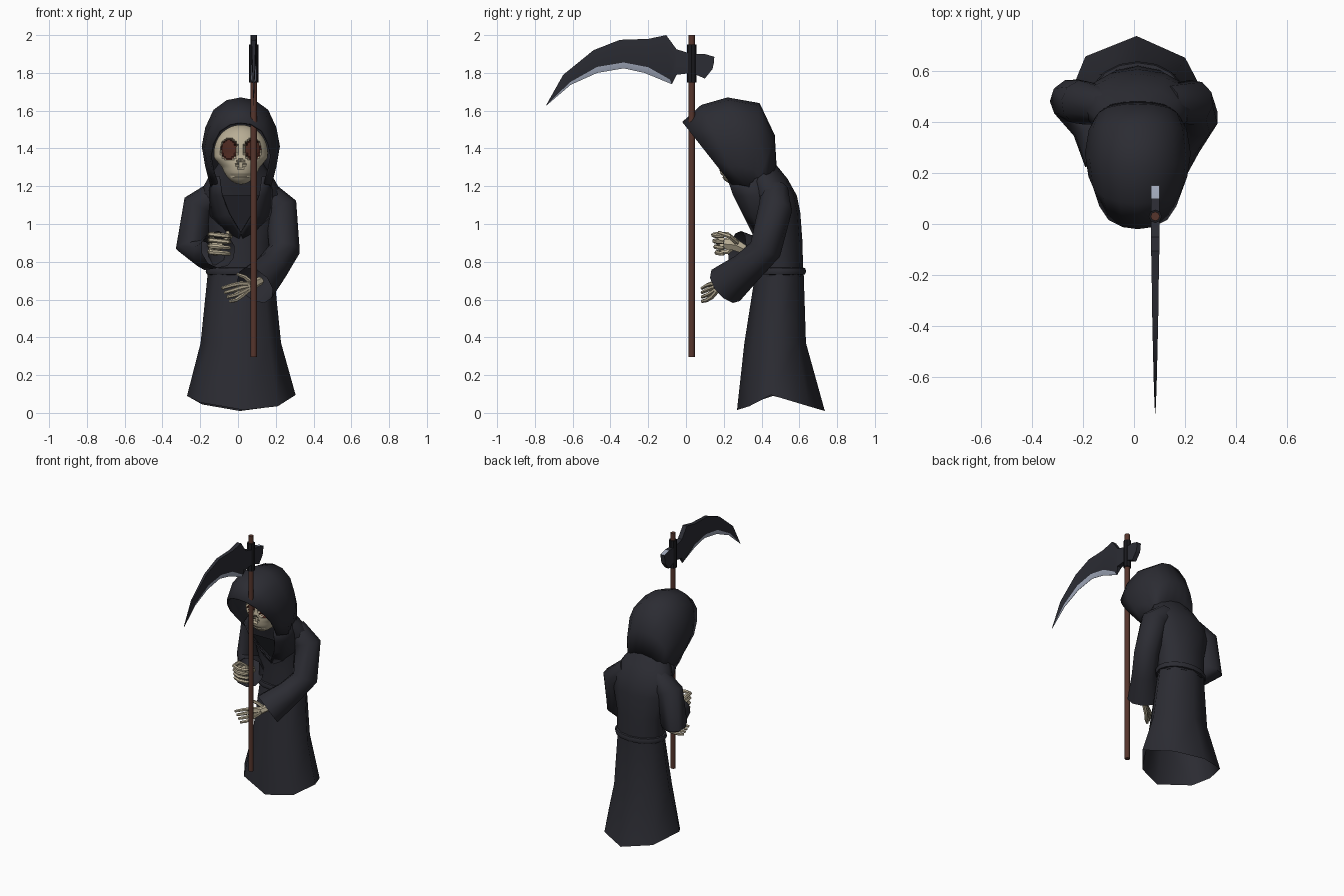
import bpy, bmesh, math
from mathutils import Vector

CX = 0.015


def mat(name, rgb):
    m = bpy.data.materials.new(name)
    m.diffuse_color = (*rgb, 1)
    return m


ROBE = mat("charcoal_cloth", (0.0245, 0.0248, 0.0325))
BONE = mat("old_bone", (0.48, 0.42, 0.30))
SOCKET = mat("socket_red", (0.075, 0.022, 0.015))
WOOD = mat("brown_wood", (0.092, 0.035, 0.025))
IRON = mat("dark_iron", (0.0245, 0.0255, 0.034))
STEEL = mat("bright_steel", (0.36, 0.40, 0.50))
BLACK = mat("black_iron", (0.010, 0.010, 0.013))


def finish(name, bm, mats, angle=50):
    bmesh.ops.remove_doubles(bm, verts=bm.verts[:], dist=1e-5)
    bmesh.ops.recalc_face_normals(bm, faces=bm.faces[:])
    for f in bm.faces:
        f.smooth = True
    me = bpy.data.meshes.new(name)
    bm.to_mesh(me)
    bm.free()
    me.set_sharp_from_angle(angle=math.radians(angle))
    for m in mats:
        me.materials.append(m)
    ob = bpy.data.objects.new(name, me)
    bpy.context.collection.objects.link(ob)
    return ob


def skin(bm, rows, closed=True, caps=(False, False)):
    """Join rows of points into a surface."""
    vs = [[bm.verts.new(p) for p in r] for r in rows]
    n = len(rows[0])
    for a, b in zip(vs, vs[1:]):
        for i in range(n if closed else n - 1):
            j = (i + 1) % n
            bm.faces.new((a[i], a[j], b[j], b[i]))
    for use, r in zip(caps, (vs[0], vs[-1])):
        if use:
            bm.faces.new(r)


def ring(cy, z, rx, ry, n=12):
    return [(CX + rx * math.sin(2 * math.pi * i / n),
             cy - ry * math.cos(2 * math.pi * i / n), z) for i in range(n)]


def tube(bm, path, n=8, caps=(True, True)):
    """Round tube through (x, y, z, radius) points."""
    pts = [Vector(p[:3]) for p in path]
    rows = []
    for i, p in enumerate(pts):
        t = (pts[min(i + 1, len(pts) - 1)] - pts[max(i - 1, 0)]).normalized()
        ref = Vector((1, 0, 0)) if abs(t.x) < 0.8 else Vector((0, 0, 1))
        if i:
            ref = u
        u = (ref - t * ref.dot(t)).normalized()
        w = t.cross(u)
        rows.append([p + path[i][3] * (u * math.cos(2 * math.pi * k / n)
                                       + w * math.sin(2 * math.pi * k / n)) for k in range(n)])
    skin(bm, rows, True, caps)


# skirt with an uneven hem
hem = [(0.03, 0.27, 0.015), (0.21, 0.335, 0.035), (0.305, 0.45, 0.095), (0.20, 0.65, 0.035),
       (0.01, 0.735, 0.01), (-0.19, 0.655, 0.045), (-0.27, 0.46, 0.09), (-0.20, 0.355, 0.055)]
bm = bmesh.new()
skin(bm, [hem, ring(0.472, 0.37, 0.213, 0.163, 8), ring(0.495, 0.74, 0.175, 0.128, 8)])
finish("skirt", bm, [ROBE], 70)

# upper robe, leaning forward to the neck
bm = bmesh.new()
skin(bm, [ring(*r) for r in ((0.495, 0.72, 0.17, 0.125), (0.495, 0.90, 0.172, 0.122),
                             (0.485, 1.06, 0.215, 0.120), (0.465, 1.15, 0.225, 0.122),
                             (0.425, 1.24, 0.175, 0.112), (0.385, 1.31, 0.125, 0.095),
                             (0.36, 1.36, 0.10, 0.08))], caps=(True, True))
finish("upper_robe", bm, [ROBE], 80)

# belt
bm = bmesh.new()
loops = []
for dr, dz in ((-0.01, -0.02), (0.008, -0.017), (0.014, 0), (0.008, 0.017), (-0.01, 0.02)):
    loops.append(ring(0.495, 0.75 + dz, 0.172 + dr, 0.127 + dr, 16))
skin(bm, loops)
finish("belt", bm, [ROBE])

# hood: arches swept from the brow to the nape
apex = [(-0.02, 1.54), (0.08, 1.63), (0.22, 1.67), (0.39, 1.64), (0.47, 1.47), (0.48, 1.30)]
base = [(0.24, 1.21), (0.27, 1.21), (0.32, 1.20), (0.35, 1.19), (0.37, 1.18), (0.39, 1.17)]
half = [0.165, 0.193, 0.207, 0.192, 0.168, 0.15]
side = [(0.0, 0.0), (0.03, 0.36), (0.14, 0.70), (0.34, 0.91), (0.55, 1.0), (0.78, 0.91), (1.0, 0.78)]
prof = [(t, -w) for t, w in side[:0:-1]] + side
bm = bmesh.new()
skin(bm, [[(CX + h * w, a[0] + (b[0] - a[0]) * t, a[1] + (b[1] - a[1]) * t) for t, w in prof]
          for a, b, h in zip(apex, base, half)], closed=False)
hood = finish("hood", bm, [ROBE], 70)

# cowl folds meeting in a point on the chest, with the cloth between them
inner = [(0.12, 0.215, 1.25), (0.105, 0.25, 1.15), (0.065, 0.30, 1.05), (0.0, 0.35, 0.95)]
outer = [(0.155, 0.40, 1.25), (0.175, 0.42, 1.15), (0.165, 0.42, 1.04), (0.06, 0.40, 0.92)]
middle = [(0.150, 0.30, 1.25), (0.15, 0.325, 1.15), (0.115, 0.35, 1.04), (0.01, 0.375, 0.92)]
bm = bmesh.new()
for s in (-1, 1):
    skin(bm, [[(CX + s * x, y, z) for x, y, z in e] for e in (inner, middle, outer)], closed=False)
cowl = finish("cowl", bm, [ROBE], 70)
for ob in (hood, cowl):
    m = ob.modifiers.new("cloth_thickness", 'SOLIDIFY')
    m.thickness = 0.010
bm = bmesh.new()
skin(bm, [[(CX + s * x, y + 0.03, z) for x, y, z in inner[1:]] for s in (-1, 0, 1)], closed=False)
finish("chest_cloth", bm, [ROBE])

# sleeves with open cuffs
sleeves = {
    "right_sleeve": [(-0.10, 0.46, 1.17, 0.07), (-0.205, 0.475, 1.10, 0.088), (-0.243, 0.485, 0.88, 0.087),
                     (-0.165, 0.39, 0.84, 0.085), (-0.105, 0.27, 0.865, 0.10)],
    "left_sleeve": [(0.13, 0.47, 1.17, 0.075), (0.225, 0.475, 1.09, 0.09), (0.245, 0.42, 0.865, 0.086),
                    (0.18, 0.325, 0.77, 0.088), (0.09, 0.21, 0.675, 0.112)]}
for name, path in sleeves.items():
    bm = bmesh.new()
    tube(bm, path, 10, (True, False))
    finish(name, bm, [ROBE], 60)

# skull with sunken sockets, brow set back and a narrow jaw
bm = bmesh.new()
bmesh.ops.create_uvsphere(bm, u_segments=72, v_segments=56, radius=1)


def socket(x, z):
    return math.hypot((abs(x - CX) - 0.062) / 0.043, (z - 1.395) / 0.056)


for v in bm.verts:
    u, d, w = v.co
    z = 1.375 + (0.165 if w < 0 else 0.15) * w
    jaw = min(1.0, max(0.0, (1.35 - z) / 0.05))
    x, y = CX + 0.143 * u * (1 - 0.22 * jaw), 0.31 + 0.125 * d
    if d < 0:
        y -= 0.05 * max(0, -w)
        if socket(x, z) < 1:
            y += 0.035
        if math.hypot((x - CX) / 0.02, (z - 1.315) / 0.025) < 1:
            y += 0.015
        if abs(z - 1.255) < 0.005 and abs(x - CX) < 0.055:
            y += 0.006
    v.co = (x, y, z)
for f in bm.faces:
    c = f.calc_center_median()
    f.material_index = int(c.y < 0.29 and socket(c.x, c.z) < 1.0)
finish("skull", bm, [BONE, SOCKET], 40)

# closed fist: stacked curled fingers
bm = bmesh.new()
tube(bm, [(-0.12, 0.34, 0.85, 0.022), (-0.11, 0.26, 0.89, 0.035), (-0.11, 0.20, 0.895, 0.03)], 6)
for i in range(4):
    z = 0.945 - 0.031 * i
    k = 0.006 * i
    tube(bm, [(-0.12, 0.28, 0.90, 0.012), (-0.15, 0.22, z, 0.014), (-0.145, 0.16 + k, z, 0.013),
              (-0.10, 0.145 + k, z - 0.004, 0.013), (-0.055, 0.16 + k, z - 0.008, 0.012),
              (-0.045, 0.20, z - 0.01, 0.010)], 6)
tube(bm, [(-0.09, 0.27, 0.90, 0.013), (-0.04, 0.23, 0.935, 0.013), (-0.055, 0.17, 0.955, 0.010)], 6)
finish("right_hand", bm, [BONE])

# open hand: wrist and spread fingers
bm = bmesh.new()
tube(bm, [(0.12, 0.24, 0.70, 0.022), (0.06, 0.17, 0.67, 0.026)], 6)
for i in range(4):
    tube(bm, [(0.07, 0.18, 0.68 - 0.006 * i, 0.013), (0.015, 0.14, 0.685 - 0.023 * i, 0.013),
              (-0.035 + 0.008 * i, 0.11, 0.675 - 0.026 * i, 0.011),
              (-0.085 + 0.014 * i, 0.085, 0.66 - 0.023 * i, 0.009)], 6)
tube(bm, [(0.07, 0.19, 0.69, 0.013), (0.035, 0.17, 0.72, 0.012), (-0.005, 0.155, 0.735, 0.009)], 6)
finish("left_hand", bm, [BONE])

# scythe pole and collar
PX, PY = 0.083, 0.03
bm = bmesh.new()
tube(bm, [(PX, PY, 0.295, 0.018), (PX, PY, 2.0, 0.018)], 8)
finish("pole", bm, [WOOD], 50)
bm = bmesh.new()
tube(bm, [(PX, PY, 1.75, 0.026), (PX, PY, 1.95, 0.026)], 8)
finish("collar", bm, [BLACK], 30)

# blade: spine, bevel line and cutting edge at each station, with half thickness
stations = [(-0.74, 1.63, -0.739, 1.629, -0.738, 1.628, 0.001), (-0.65, 1.79, -0.615, 1.75, -0.61, 1.737, 0.005),
            (-0.49, 1.92, -0.47, 1.832, -0.47, 1.80, 0.009), (-0.35, 1.975, -0.33, 1.855, -0.33, 1.824, 0.012),
            (-0.20, 1.98, -0.20, 1.83, -0.22, 1.80, 0.014), (-0.105, 2.0, -0.085, 1.765, -0.075, 1.74, 0.016),
            (-0.05, 1.925, -0.05, 1.84, -0.05, 1.79, 0.016), (0.03, 1.90, 0.03, 1.84, 0.03, 1.80, 0.016),
            (0.10, 1.90, 0.10, 1.83, 0.10, 1.77, 0.016), (0.15, 1.885, 0.147, 1.85, 0.14, 1.82, 0.016)]
bm = bmesh.new()
rows = []
for k, (a, b, c, d, e, f, h) in enumerate(stations):
    t = 0.001 if k < 6 else h
    rows.append([(PX - h, a, b), (PX - h, c, d), (PX - t, e, f),
                 (PX + t, e, f), (PX + h, c, d), (PX + h, a, b)])
skin(bm, rows, True, (True, True))
bm.faces.ensure_lookup_table()
for k in range(5):
    for i in (1, 2, 3):
        bm.faces[k * 6 + i].material_index = 1
bm.faces[8 * 6 + 5].material_index = 1
finish("blade", bm, [IRON, STEEL], 25)
